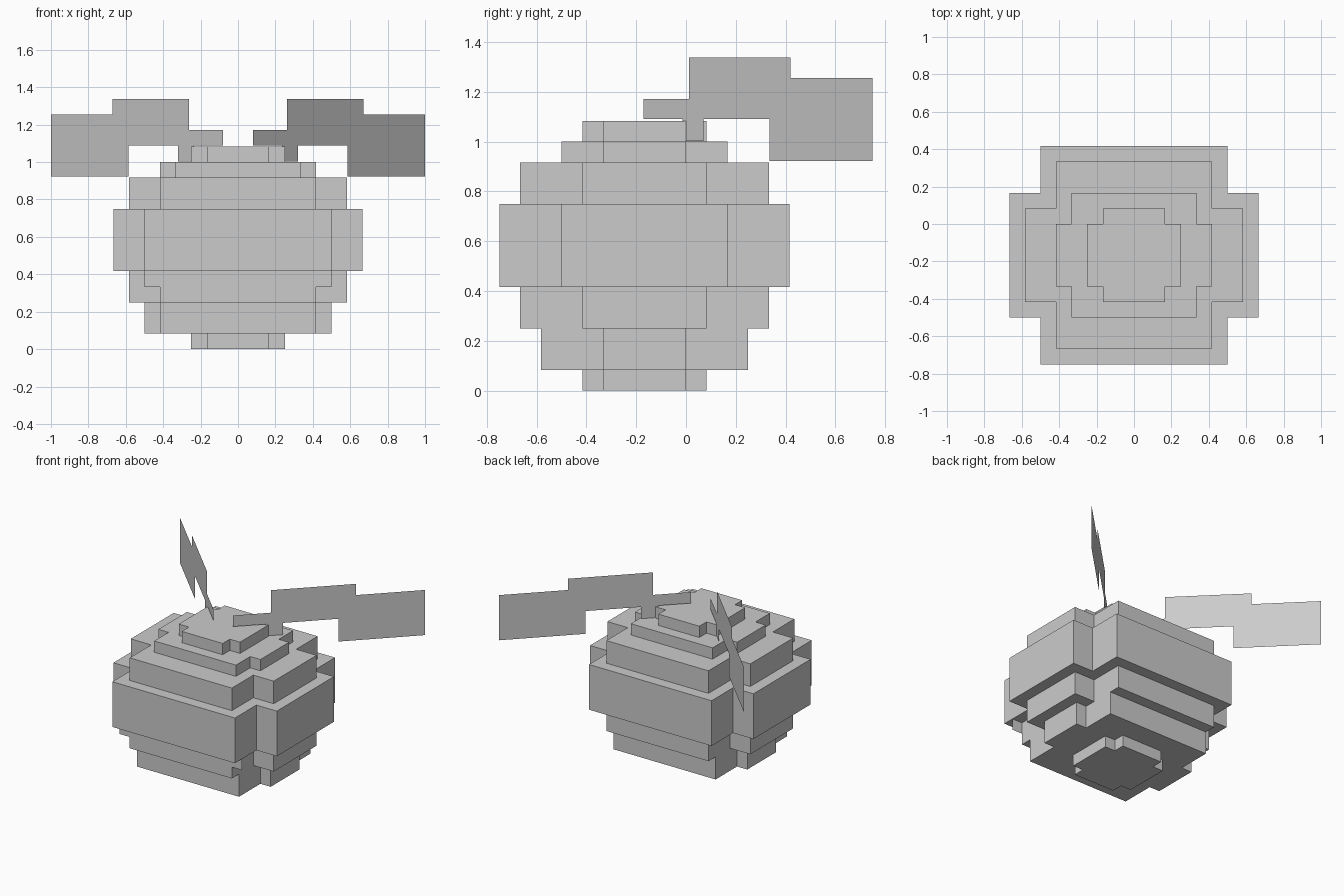
import bpy, bmesh

if "Cube" in bpy.data.objects:
    bpy.data.objects.remove(bpy.data.objects["Cube"])

U = 1 / 12      # block unit
CY = -2 * U     # body centre in y

grey = bpy.data.materials.new("grey")
grey.diffuse_color = (0.6, 0.6, 0.6, 1)
grey.use_nodes = True
grey.node_tree.nodes["Principled BSDF"].inputs["Base Color"].default_value = grey.diffuse_color


def make_object(name, bm):
    bmesh.ops.recalc_face_normals(bm, faces=bm.faces)
    mesh = bpy.data.meshes.new(name)
    bm.to_mesh(mesh)
    bm.free()
    mesh.materials.append(grey)
    obj = bpy.data.objects.new(name, mesh)
    bpy.context.collection.objects.link(obj)
    return obj


def cross_layer(name, z0, z1, wide, deep):
    """Plus-shaped slab: union of a wide block and a deep block (half sizes)."""
    (wx, wy), (dx, dy) = wide, deep
    corner = [(wx, wy), (dx, wy), (dx, dy)]
    outline = []
    for sx, sy in ((1, 1), (-1, 1), (-1, -1), (1, -1)):
        pts = corner if sx * sy > 0 else corner[::-1]
        outline += [(sx * x, sy * y) for x, y in pts]
    bm = bmesh.new()
    base = bm.faces.new([bm.verts.new((x * U, y * U + CY, z0 * U)) for x, y in outline])
    top = bmesh.ops.extrude_face_region(bm, geom=[base], use_keep_orig=True)["geom"]
    verts = [v for v in top if isinstance(v, bmesh.types.BMVert)]
    bmesh.ops.translate(bm, verts=verts, vec=(0, 0, (z1 - z0) * U))
    make_object(name, bm)


# Rounded body as stacked slabs
cross_layer("body_foot", 0, 1, (3, 2), (2, 3))
cross_layer("body_lower", 1, 3, (6, 2), (5, 5))
cross_layer("body_lower_middle", 3, 5, (7, 3), (5, 6))
cross_layer("body_belt", 5, 9, (8, 4), (6, 7))
cross_layer("body_upper_middle", 9, 11, (7, 3), (5, 6))
cross_layer("body_upper", 11, 12, (5, 2), (4, 4))
cross_layer("body_cap", 12, 13, (3, 2), (2, 3))

# Wing silhouette (x, z), on an upright plane swept back at 45 degrees
WING = [(0.08, 1.09), (0.235, 1.09), (0.235, 1.003), (0.32, 1.003), (0.32, 1.09),
        (0.585, 1.09), (0.585, 0.922), (1.0, 0.922), (1.0, 1.255), (0.67, 1.255),
        (0.67, 1.338), (0.262, 1.338), (0.262, 1.172), (0.08, 1.172)]

for side, s in (("right", 1), ("left", -1)):
    bm = bmesh.new()
    bm.faces.new([bm.verts.new((s * x, x - 0.25, z)) for x, z in WING])
    make_object(side + "_wing", bm)

    # Small flap at the front corner under the belt
    bm = bmesh.new()
    bm.faces.new([bm.verts.new((s * x * U, CY - 6 * U, z * U))
                  for x, z in ((5, 4), (6, 4), (6, 5), (5, 5))])
    make_object(side + "_corner_flap", bm)
